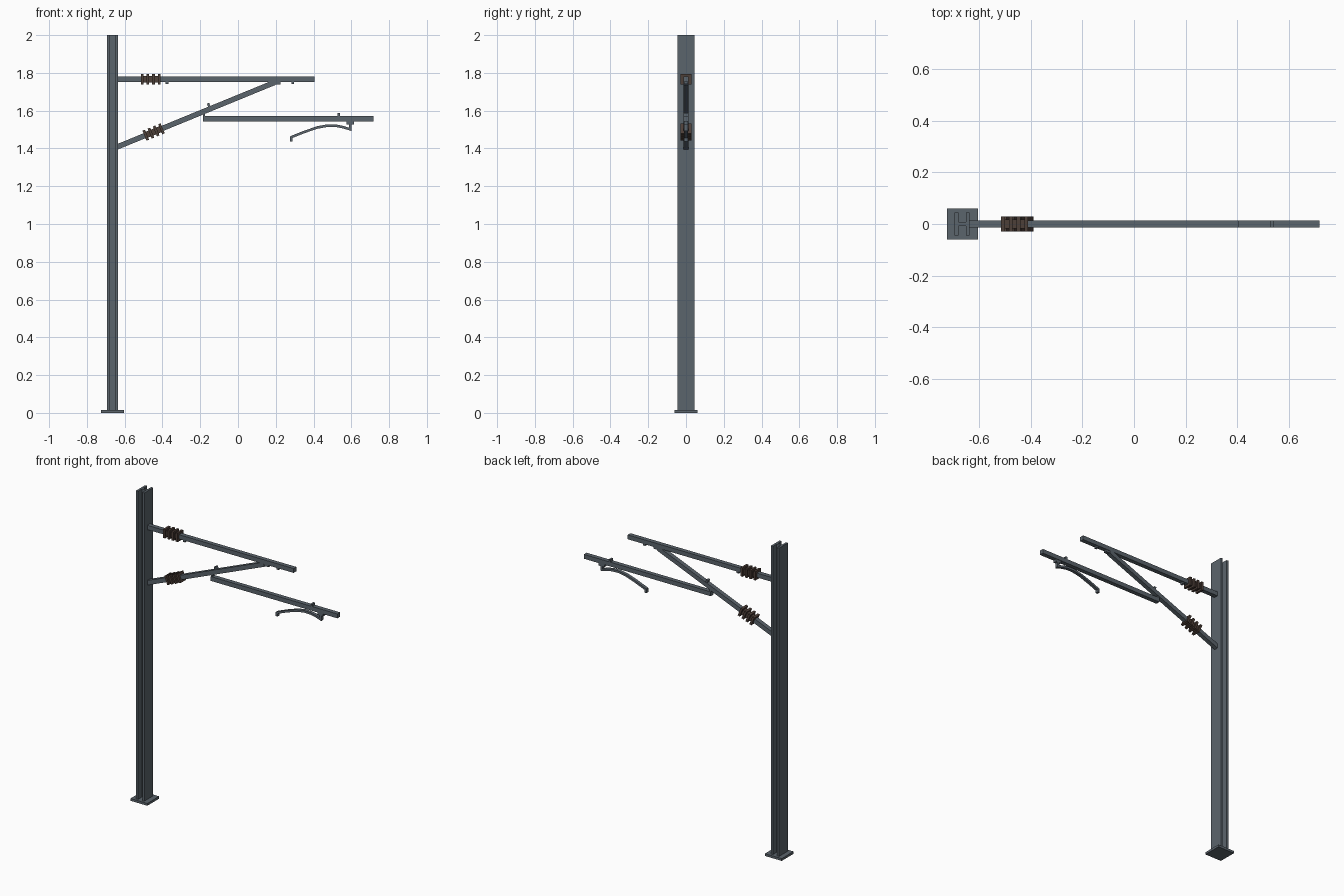
import bpy, bmesh, math
from mathutils import Vector

if "Cube" in bpy.data.objects:
    bpy.data.objects.remove(bpy.data.objects["Cube"])


def material(name, rgb):
    m = bpy.data.materials.new(name)
    m.diffuse_color = (*rgb, 1)
    m.use_nodes = True
    m.node_tree.nodes["Principled BSDF"].inputs["Base Color"].default_value = m.diffuse_color
    return m


STEEL = material("steel grey", (0.105, 0.128, 0.150))
BROWN = material("insulator brown", (0.075, 0.050, 0.040))


def box(name, centre, size, mat=STEEL, tilt=0.0):
    """Box; tilt lifts its +x end in the xz plane."""
    bm = bmesh.new()
    bmesh.ops.create_cube(bm, size=1)
    bmesh.ops.scale(bm, vec=size, verts=bm.verts)
    me = bpy.data.meshes.new(name)
    bm.to_mesh(me)
    bm.free()
    me.materials.append(mat)
    ob = bpy.data.objects.new(name, me)
    ob.location = centre
    ob.rotation_euler = (0, -tilt, 0)
    bpy.context.collection.objects.link(ob)
    return ob


def prism(name, outline, axis, lo, hi):
    """Extrude a closed 2D outline: axis 'z' uses (x, y), axis 'y' uses (x, z)."""
    bm = bmesh.new()
    place = (lambda a, b: (a, b, lo)) if axis == 'z' else (lambda a, b: (a, lo, b))
    face = bm.faces.new([bm.verts.new(place(*p)) for p in outline])
    out = bmesh.ops.extrude_face_region(bm, geom=[face])
    shift = Vector((0, 0, hi - lo)) if axis == 'z' else Vector((0, hi - lo, 0))
    bmesh.ops.translate(bm, vec=shift,
                        verts=[v for v in out["geom"] if isinstance(v, bmesh.types.BMVert)])
    bmesh.ops.recalc_face_normals(bm, faces=bm.faces)
    me = bpy.data.meshes.new(name)
    bm.to_mesh(me)
    bm.free()
    me.materials.append(STEEL)
    ob = bpy.data.objects.new(name, me)
    bpy.context.collection.objects.link(ob)
    return ob


def beam(name, a, b, width=0.028):
    a, b = Vector((a[0], 0, a[1])), Vector((b[0], 0, b[1]))
    d = b - a
    return box(name, (a + b) / 2, (d.length, width, width), STEEL, math.atan2(d.z, d.x))


def insulator(name, x, z, tilt):
    """Brown sleeve with four square sheds."""
    box(name + "_core", (x, 0, z), (0.104, 0.034, 0.034), BROWN, tilt)
    for i in range(4):
        s = (i - 1.5) * 0.030
        box(f"{name}_shed_{i + 1}", (x + s * math.cos(tilt), 0, z + s * math.sin(tilt)),
            (0.014, 0.057, 0.057), BROWN, tilt)


# H-section mast on its foot plate
box("base_plate", (-0.664, 0, 0.0075), (0.12, 0.12, 0.015))
cx, hx, hy, fl, web = -0.665, 0.029, 0.045, 0.014, 0.007
quarter = [(hx, hy), (hx - fl, hy), (hx - fl, web)]
outline = (quarter + [(-x, y) for x, y in reversed(quarter)]
           + [(-x, -y) for x, y in quarter] + [(x, -y) for x, y in reversed(quarter)])
prism("mast", [(cx + x, y) for x, y in outline], 'z', 0.012, 2.0)

# Cantilever tubes
slope = math.atan2(0.342, 0.835)
beam("top_tube", (-0.642, 1.766), (0.406, 1.766))
beam("diagonal_brace", (-0.642, 1.407), (0.193, 1.749))
beam("registration_tube", (-0.186, 1.557), (0.718, 1.557))

# Insulators
insulator("top_insulator", -0.462, 1.766, 0)
insulator("brace_insulator", -0.447, 1.487, slope)

# Clamps and links
box("brace_joint", (0.195, 0, 1.747), (0.06, 0.022, 0.016))
box("registration_link", (-0.180, 0, 1.573), (0.011, 0.022, 0.06))
box("top_clip_inner", (-0.376, 0, 1.749), (0.014, 0.022, 0.018))
box("top_clip_outer", (0.290, 0, 1.749), (0.014, 0.022, 0.018))
box("brace_clip", (-0.153, 0, 1.625), (0.013, 0.022, 0.030), STEEL, slope)
box("registration_clip", (0.534, 0, 1.577), (0.012, 0.026, 0.020))

# Curved steady arm hanging under the registration tube
path = [(0.277, 1.458), (0.35, 1.487), (0.42, 1.511), (0.475, 1.521),
        (0.52, 1.520), (0.56, 1.512), (0.600, 1.499)]
t = 0.007
prism("steady_arm", [(x, z + t) for x, z in path] + [(x, z - t) for x, z in reversed(path)],
      'y', -0.010, 0.010)
box("contact_wire_clip", (0.282, 0, 1.450), (0.014, 0.020, 0.024))
box("arm_hanger", (0.594, 0, 1.535), (0.040, 0.022, 0.018))
box("arm_pivot", (0.595, 0, 1.513), (0.013, 0.020, 0.034))
